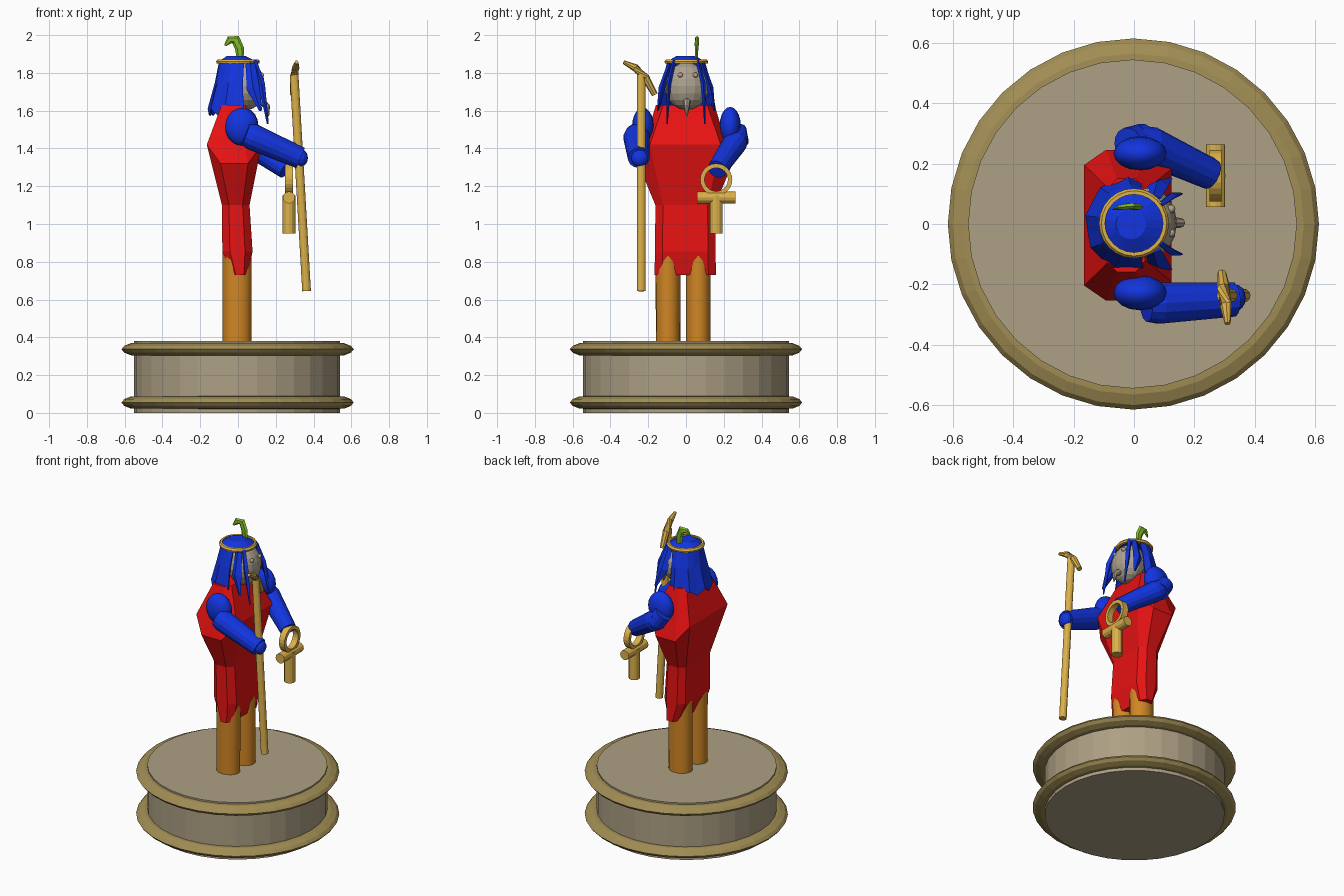
import bpy, bmesh, math
from mathutils import Vector, Matrix

if "Cube" in bpy.data.objects:
    bpy.data.objects.remove(bpy.data.objects["Cube"])


def mat(name, r, g, b):
    m = bpy.data.materials.new(name)
    m.diffuse_color = (r, g, b, 1)
    m.use_nodes = True
    m.node_tree.nodes["Principled BSDF"].inputs["Base Color"].default_value = m.diffuse_color
    return m


RED = mat("red", 0.80, 0.006, 0.006)
BLUE = mat("blue", 0.006, 0.035, 0.75)
ORANGE = mat("orange", 0.64, 0.24, 0.018)
GOLD = mat("gold", 0.72, 0.44, 0.07)
STONE = mat("stone", 0.42, 0.35, 0.23)
TRIM = mat("bronze trim", 0.36, 0.27, 0.09)
SKIN = mat("grey skin", 0.42, 0.36, 0.27)
GREEN = mat("green", 0.22, 0.50, 0.02)


def finish(name, bm, material, smooth=False):
    bmesh.ops.recalc_face_normals(bm, faces=bm.faces)
    me = bpy.data.meshes.new(name)
    bm.to_mesh(me)
    bm.free()
    me.materials.append(material)
    for p in me.polygons:
        p.use_smooth = smooth and len(p.vertices) <= 4
    ob = bpy.data.objects.new(name, me)
    bpy.context.collection.objects.link(ob)
    return ob


def loft(name, rings, material, smooth=False, closed=False):
    """Skin a list of equal-length point rings, capped unless closed on itself."""
    bm = bmesh.new()
    vs = [[bm.verts.new(p) for p in r] for r in rings]
    n = len(vs[0])
    pairs = list(zip(vs, vs[1:])) + ([(vs[-1], vs[0])] if closed else [])
    for a, b in pairs:
        for i in range(n):
            j = (i + 1) % n
            bm.faces.new((a[i], a[j], b[j], b[i]))
    if not closed:
        bm.faces.new(vs[0])
        bm.faces.new(vs[-1])
    return finish(name, bm, material, smooth)


def tube(name, pts, radii, material, n=12, flat=1.0, smooth=False):
    """Sweep an n-gon along points; flat squashes the section sideways."""
    pts = [Vector(p) for p in pts]
    rings = []
    for i, p in enumerate(pts):
        t = (pts[min(i + 1, len(pts) - 1)] - pts[max(i - 1, 0)]).normalized()
        ref = Vector((0, 1, 0)) if abs(t.y) < 0.8 else Vector((1, 0, 0))
        u = t.cross(ref).normalized()
        v = t.cross(u)
        rings.append([p + radii[i] * (u * math.cos(a) + v * flat * math.sin(a))
                      for a in (2 * math.pi * k / n for k in range(n))])
    return loft(name, rings, material, smooth)


def lathe(name, profile, centre, axes, material, n=32, closed=True):
    """Spin (radius, height) points round a centre in the plane of two axes."""
    u, v = Vector(axes[0]), Vector(axes[1])
    w, c = u.cross(v), Vector(centre)
    rings = [[c + r * (u * math.cos(a) + v * math.sin(a)) + h * w
              for a in (2 * math.pi * k / n for k in range(n))] for r, h in profile]
    return loft(name, rings, material, False, closed)


def ball(name, centre, size, material, smooth=False):
    bm = bmesh.new()
    bmesh.ops.create_uvsphere(bm, u_segments=16, v_segments=10, radius=1,
                              matrix=Matrix.Translation(centre) @ Matrix.Diagonal((*size, 1)))
    return finish(name, bm, material, smooth)


X, Y, Z = (1, 0, 0), (0, 1, 0), (0, 0, 1)

# Round pedestal with two trim rings
lathe("pedestal", [(0.545, 0), (0.545, 0.38)], (-0.005, 0, 0), (X, Y), STONE, closed=False)
for part, z in (("lower", 0.055), ("upper", 0.337)):
    lathe(part + "_trim_ring",
          [(0.53, -0.034), (0.565, -0.032), (0.6, -0.018), (0.615, 0),
           (0.6, 0.018), (0.565, 0.032), (0.53, 0.034)], (-0.002, 0, z), (X, Y), TRIM)

# Legs
for side, y in (("right", -0.095), ("left", 0.065)):
    tube(side + "_leg", [(-0.005, y, 0.37), (-0.005, y, 0.92)], [0.076, 0.078],
         ORANGE, 16, 0.85, True)

# Dress: chamfered sections (z, centre x, half depth, half width, drop at the sides)
rings = []
for z, cx, rx, ry, drop in ((0.73, 0.01, 0.042, 0.163, 0), (0.855, -0.003, 0.08, 0.16, 0),
                            (1.1, -0.012, 0.073, 0.158, 0), (1.42, -0.02, 0.145, 0.25, 0.1),
                            (1.63, -0.025, 0.062, 0.155, 0)):
    rings.append([(cx + rx * a, -0.004 + ry * b, z - drop * (abs(b) == 1))
                  for a, b in ((1, -.75), (1, .75), (.5, 1), (-.5, 1),
                               (-1, .8), (-1, -.8), (-.5, -1), (.5, -1))])
loft("dress", rings, RED)

# Arms
tube("right_forearm", [(0.04, -0.265, 1.475), (0.08, -0.262, 1.46), (0.33, -0.25, 1.35)],
     [0.06, 0.07, 0.058], BLUE, 14)
ball("right_hand", (0.335, -0.245, 1.35), (0.035, 0.045, 0.045), BLUE)
ball("right_shoulder", (0.02, -0.228, 1.515), (0.088, 0.058, 0.1), BLUE, True)
tube("left_upper_arm", [(-0.02, 0.265, 1.5), (0.03, 0.275, 1.43)], [0.055, 0.058], BLUE, 14)
tube("left_forearm", [(0.0, 0.28, 1.47), (0.05, 0.26, 1.43), (0.255, 0.165, 1.29)],
     [0.05, 0.065, 0.052], BLUE, 14)
ball("left_shoulder", (0.02, 0.234, 1.52), (0.088, 0.056, 0.1), BLUE, True)

# Staff with its curved head
tube("staff", [(0.363, -0.237, 0.645), (0.297, -0.237, 1.79)], [0.023, 0.023], GOLD)
tube("staff_head", [(0.31, -0.33, 1.857), (0.305, -0.27, 1.828), (0.297, -0.215, 1.775),
                    (0.291, -0.165, 1.685)], [0.01, 0.02, 0.022, 0.016], GOLD, 8)

# Looped cross held in the left hand
lathe("cross_loop", [(0.062, -0.02), (0.085, -0.02), (0.085, 0.02), (0.062, 0.02)],
      (0.27, 0.16, 1.235), (Y, Z), GOLD, 24)
tube("cross_bar", [(0.27, 0.057, 1.14), (0.27, 0.263, 1.14)], [0.032, 0.032], GOLD)
tube("cross_stem", [(0.27, 0.16, 0.95), (0.27, 0.16, 1.15)], [0.034, 0.034], GOLD)

# Head, eyes and beak
ball("head", (0.05, 0.003, 1.73), (0.092, 0.118, 0.125), SKIN)
for side, y in (("right", -0.03), ("left", 0.05)):
    ball(side + "_eye", (0.123, y, 1.788), (0.014, 0.014, 0.014), SKIN)
tube("beak", [(0.125, 0.004, 1.65), (0.155, 0.004, 1.62), (0.162, 0.004, 1.57)],
     [0.02, 0.016, 0.003], SKIN, 8)

# Hair: a faceted shell with an open front and a ragged hem
bm = bmesh.new()
N, grid = 18, []
for z, cx, rx, ry in ((1.89, -0.01, 0.05, 0.05), (1.86, -0.002, 0.1, 0.1),
                      (1.75, -0.012, 0.112, 0.132), (1.61, -0.02, 0.143, 0.158)):
    row = []
    for k in range(N):
        a = 2 * math.pi * (k + 0.5) / N
        hem = 0.035 * (k % 2) if z < 1.65 else 0
        f = 1 - 0.05 * (k % 2) * (z < 1.8)
        row.append(bm.verts.new((cx + rx * f * math.cos(a), ry * f * math.sin(a), z - hem)))
    grid.append(row)
bm.faces.new(grid[0])
for level, (a, b) in enumerate(zip(grid, grid[1:])):
    for k in range(N):
        if level == 0 or 3 <= k < N - 4:
            j = (k + 1) % N
            bm.faces.new((a[k], a[j], b[j], b[k]))
hair = finish("hair", bm, BLUE)
mod = hair.modifiers.new("thickness", "SOLIDIFY")
mod.thickness = 0.01

# Loose locks either side of the face
for side, s in (("right", -1), ("left", 1)):
    tube(side + "_front_lock", [(0.085, s * 0.062, 1.865), (0.125, s * 0.092, 1.74),
                                (0.158, s * 0.1, 1.53)], [0.014, 0.018, 0.005], BLUE, 4, 0.7)
    tube(side + "_side_lock", [(0.065, s * 0.085, 1.85), (0.08, s * 0.128, 1.72),
                               (0.12, s * 0.15, 1.6)], [0.025, 0.035, 0.008], BLUE, 4, 0.5)

# Gold headband
lathe("headband", [(0.096, -0.011), (0.113, -0.011), (0.116, 0), (0.108, 0.011), (0.096, 0.011)],
      (0, 0.002, 1.86), (X, Y), GOLD, 24)

# Curled green plume
tube("plume", [(0.012, 0.055, 1.87), (0.008, 0.056, 1.93), (-0.012, 0.06, 1.975),
               (-0.045, 0.055, 1.975), (-0.068, 0.048, 1.945)],
     [0.018, 0.024, 0.026, 0.02, 0.006], GREEN, 6, 0.45)
